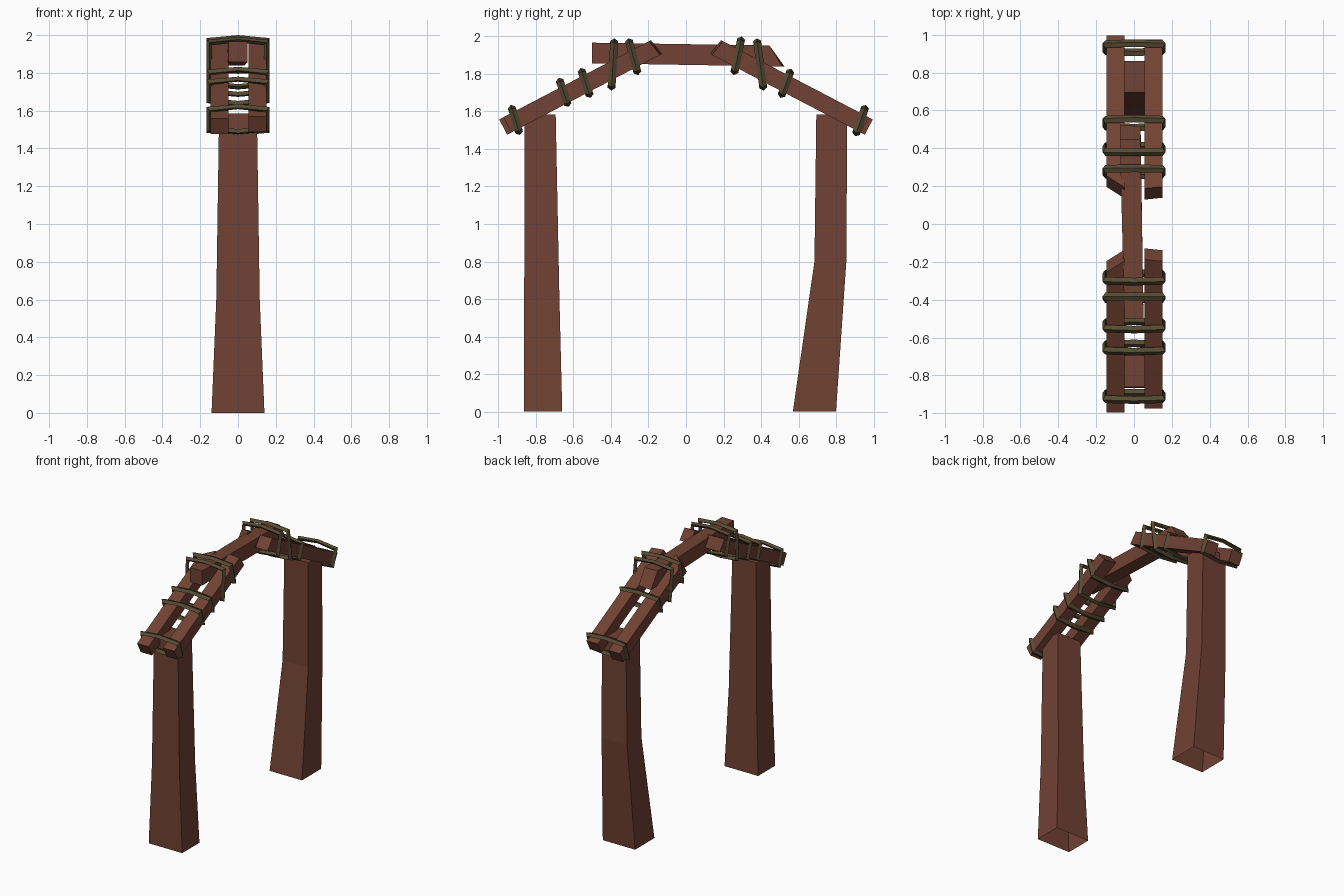
import bpy, bmesh
from mathutils import Vector

if "Cube" in bpy.data.objects:
    bpy.data.objects.remove(bpy.data.objects["Cube"])


def material(name, rgb):
    m = bpy.data.materials.new(name)
    m.diffuse_color = (*rgb, 1)
    m.use_nodes = True
    m.node_tree.nodes["Principled BSDF"].inputs["Base Color"].default_value = m.diffuse_color
    return m


WOOD = material("red brown wood", (0.165, 0.054, 0.033))
ROPE = material("olive rope", (0.095, 0.072, 0.033))


def loft(name, rings, mat, cap_start=True, cap_end=True, closed=False):
    """Skin a list of equal-sized point rings into one flat-shaded object."""
    bm = bmesh.new()
    vs = [[bm.verts.new(p) for p in r] for r in rings]
    n = len(vs[0])
    count = len(vs) if closed else len(vs) - 1
    for i in range(count):
        a, b = vs[i], vs[(i + 1) % len(vs)]
        for j in range(n):
            k = (j + 1) % n
            bm.faces.new((a[j], a[k], b[k], b[j]))
    if not closed:
        if cap_start:
            bm.faces.new(vs[0])
        if cap_end:
            bm.faces.new(vs[-1])
    bmesh.ops.recalc_face_normals(bm, faces=bm.faces)
    me = bpy.data.meshes.new(name)
    bm.to_mesh(me)
    bm.free()
    me.materials.append(mat)
    ob = bpy.data.objects.new(name, me)
    bpy.context.collection.objects.link(ob)
    return ob


def post(name, sections):
    """Sections are (z, y min, y max, half width); the foot is left open."""
    rings = [[(-h, a, z), (h, a, z), (h, b, z), (-h, b, z)] for z, a, b, h in sections]
    loft(name, rings, WOOD, cap_start=False)


# Posts: one straight, one with a kinked leg
post("front_post", [(0, -0.865, -0.66, 0.14), (0.6, -0.863, -0.675, 0.115),
                    (1.585, -0.86, -0.695, 0.1)])
post("back_post", [(0, 0.57, 0.80, 0.135), (0.8, 0.685, 0.855, 0.107),
                   (1.585, 0.695, 0.86, 0.1)])

# Rafters: a pair of sloping beams on each side with skewed inner ends
SLOPE, HALF = 0.522, 0.046
NY, NZ = 0.463, 0.886


def rafter(name, side, x0, x1, far, near0, near1):
    def point(x, y, s, slant=0):
        z = 1.525 + (0.96 - y) * SLOPE
        return (x, side * (y + s * (NY * HALF + slant)), z + s * (NZ * HALF - slant * SLOPE))
    corners = ((x0, -1), (x1, -1), (x1, 1), (x0, 1))
    outer = [point(x, far, s) for x, s in corners]
    inner = [point(x, near0 if x == x0 else near1, s, 0.008) for x, s in corners]
    loft(name, [outer, inner], WOOD)


for label, side in (("front", -1), ("back", 1)):
    rafter(label + "_left_rafter", side, -0.145, -0.05, 0.975, 0.225, 0.165)
    rafter(label + "_right_rafter", side, 0.055, 0.15, 0.953, 0.158, 0.168)

# Ridge beam held between the rafters
loft("ridge_beam", [
    [(-0.05, -0.5, 1.857), (0.05, -0.5, 1.857), (0.05, -0.5, 1.967), (-0.05, -0.5, 1.967)],
    [(-0.075, 0.525, 1.84), (0.035, 0.515, 1.84), (0.035, 0.445, 1.952), (-0.075, 0.445, 1.952)],
], WOOD)


# Rope bindings: diamond-section loops wrapped round the beams
def rope(name, tip_a, tip_b, w=0.152, r=0.014, half=0.021):
    a, b = Vector((0, *tip_a)), Vector((0, *tip_b))
    c, up = (a + b) / 2, (a - b).normalized()
    along = Vector((1, 0, 0)).cross(up)
    h = (a - b).length / 2 - r
    e = h - 0.016
    path = [(-w, -e), (-w, e), (0, h), (w, e), (w, -e), (0, -h)]
    rings = []
    for x, v in path:
        p = c + Vector((x, 0, 0)) + up * v
        sx = (x > 0) - (x < 0)
        out = Vector((sx * r, 0, 0)) + up * (r if v > 0 else -r)
        rings.append([p + out, p + along * half, p - out, p - along * half])
    loft(name, rings, ROPE, closed=True)


TIPS = [
    ((-0.934, 1.635), (-0.886, 1.475)),
    ((-0.679, 1.78), (-0.626, 1.625)),
    ((-0.562, 1.832), (-0.509, 1.673)),
    ((-0.382, 1.99), (-0.398, 1.712)),
    ((-0.308, 1.99), (-0.255, 1.795)),
    ((0.297, 2.0), (0.255, 1.795)),
    ((0.377, 1.99), (0.414, 1.712)),
    ((0.562, 1.828), (0.504, 1.673)),
    ((0.96, 1.635), (0.902, 1.468)),
]
for i, (top, bottom) in enumerate(TIPS):
    rope(f"rope_binding_{i + 1}", top, bottom)
